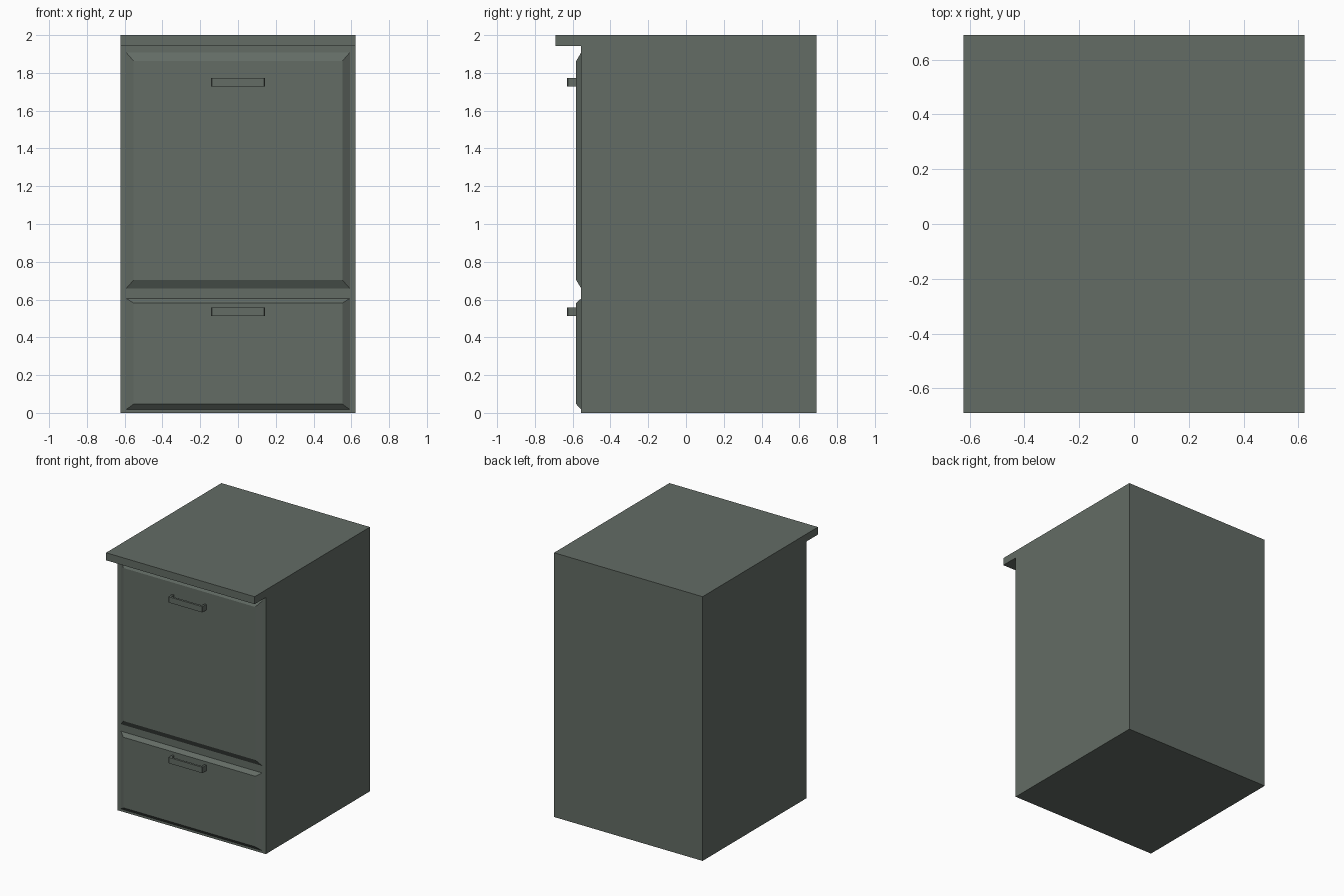
import bpy
import bmesh

if "Cube" in bpy.data.objects:
    bpy.data.objects.remove(bpy.data.objects["Cube"])

paint = bpy.data.materials.new("grey green paint")
paint.diffuse_color = (0.125, 0.15, 0.13, 1.0)
paint.use_nodes = True
paint.node_tree.nodes["Principled BSDF"].inputs["Base Color"].default_value = paint.diffuse_color


def loft(name, loops):
    """Closed solid through matching loops of points, flat shaded."""
    bm = bmesh.new()
    rings = [[bm.verts.new(p) for p in loop] for loop in loops]
    n = len(rings[0])
    for a, b in zip(rings, rings[1:]):
        for i in range(n):
            j = (i + 1) % n
            bm.faces.new((a[i], a[j], b[j], b[i]))
    bm.faces.new(rings[0])
    bm.faces.new(rings[-1])
    bmesh.ops.recalc_face_normals(bm, faces=bm.faces)
    mesh = bpy.data.meshes.new(name)
    bm.to_mesh(mesh)
    bm.free()
    mesh.materials.append(paint)
    obj = bpy.data.objects.new(name, mesh)
    bpy.context.collection.objects.link(obj)
    return obj


def rect(hx, z0, z1, y):
    return [(-hx, y, z0), (hx, y, z0), (hx, y, z1), (-hx, y, z1)]


BODY_Y, PANEL_Y, GRIP_Y = -0.555, -0.582, -0.63

# Cabinet body with overhanging top, one side profile swept across x
profile = [(0.69, 0), (0.69, 2), (-0.69, 2), (-0.69, 1.943),
           (BODY_Y, 1.943), (BODY_Y, 0)]
loft("cabinet_body", [[(x, y, z) for y, z in profile] for x in (-0.622, 0.622)])

# Bevelled fronts: outer bottom/top, inner bottom/top, handle centre height
fronts = {
    "door": (0.659, 1.908, 0.704, 1.862, 1.751),
    "drawer": (0.018, 0.606, 0.047, 0.581, 0.535),
}
for part, (z0, z1, iz0, iz1, hz) in fronts.items():
    loft(part + "_panel", [rect(0.592, z0, z1, BODY_Y),
                           rect(0.552, iz0, iz1, PANEL_Y)])
    # U-shaped pull handle with small chamfers on the outer corners
    half = [(0.142, PANEL_Y), (0.142, GRIP_Y + 0.004), (0.138, GRIP_Y)]
    inner = [(0.128, GRIP_Y + 0.016), (0.128, PANEL_Y)]
    right = inner[::-1]
    outline = (half + [(-x, y) for x, y in half[::-1]]
               + [(-x, y) for x, y in right] + inner)
    loft(part + "_handle", [[(x, y, z) for x, y in outline]
                            for z in (hz - 0.022, hz + 0.022)])
